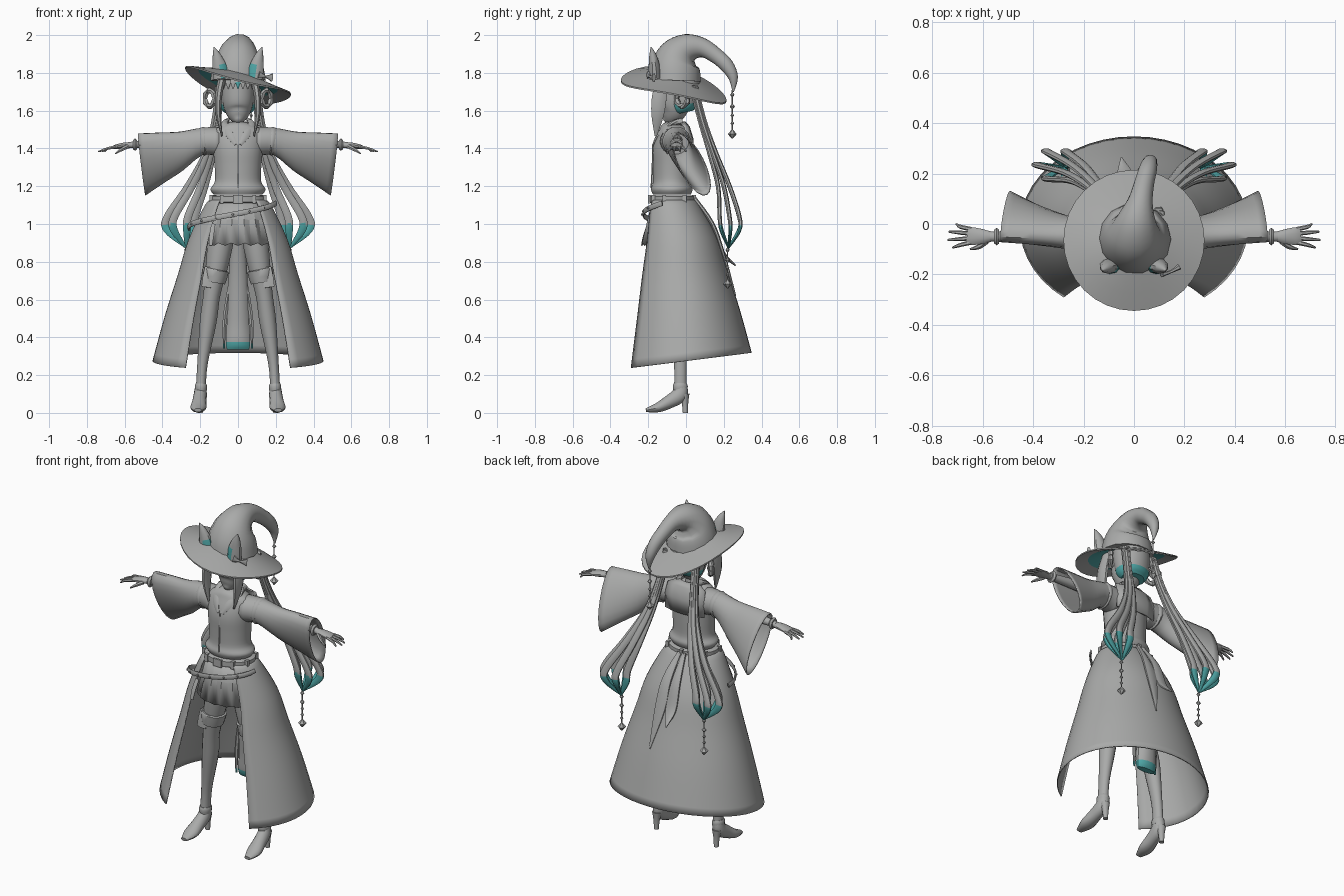
import bpy, bmesh, math
from mathutils import Vector as V

X, Y, Z = V((1, 0, 0)), V((0, 1, 0)), V((0, 0, 1))


def material(name, rgb):
    m = bpy.data.materials.new(name)
    m.diffuse_color = (*rgb, 1)
    return m


MATS = [material("stone_grey", (0.40, 0.405, 0.40)), material("teal", (0.08, 0.39, 0.39))]


def loft(name, rings, closed=True, caps=True, teal=None, thick=0, angle=40):
    """Skin a list of rings; teal(center, normal) picks the second colour."""
    bm = bmesh.new()
    rows = [[bm.verts.new(p) for p in r] for r in rings]
    n = len(rows[0])
    for a, b in zip(rows, rows[1:]):
        for i in range(n if closed else n - 1):
            j = (i + 1) % n
            bm.faces.new((a[i], a[j], b[j], b[i]))
    if caps and closed:
        bm.faces.new(rows[0])
        bm.faces.new(rows[-1])
    bmesh.ops.recalc_face_normals(bm, faces=bm.faces)
    for f in bm.faces:
        f.material_index = int(bool(teal and teal(f.calc_center_median(), f.normal)))
    me = bpy.data.meshes.new(name)
    bm.to_mesh(me)
    bm.free()
    for m in MATS:
        me.materials.append(m)
    me.shade_smooth()
    me.set_sharp_from_angle(angle=math.radians(angle))
    ob = bpy.data.objects.new(name, me)
    bpy.context.collection.objects.link(ob)
    if thick:
        mod = ob.modifiers.new("thickness", "SOLIDIFY")
        mod.thickness, mod.offset = thick, 0
    return ob


def smooth(keys, steps):
    """Catmull-Rom samples through tuples."""
    if steps == 1:
        return keys
    out, k = [], [keys[0]] + list(keys) + [keys[-1]]
    for p0, p1, p2, p3 in zip(k, k[1:], k[2:], k[3:]):
        for s in range(steps):
            t = s / steps
            out.append(tuple(0.5 * (2 * b + (c - a) * t + (2 * a - 5 * b + 4 * c - d) * t * t
                                    + (3 * b - a - 3 * c + d) * t ** 3)
                             for a, b, c, d in zip(p0, p1, p2, p3)))
    return out + [keys[-1]]


def tube(name, keys, n=12, steps=4, ref=Y, s=1, **kw):
    """Sweep an ellipse along keys (x, y, z, radius a, radius b); s mirrors x."""
    ks = smooth(keys, steps)
    pts = [V((k[0] * s, k[1], k[2])) for k in ks]
    rings = []
    for i, p in enumerate(pts):
        t = (pts[min(i + 1, len(pts) - 1)] - pts[max(i - 1, 0)]).normalized()
        u = ref.cross(t).normalized()
        w = t.cross(u)
        a, b = max(ks[i][3], 0.001), max(ks[i][4], 0.001)
        rings.append([p + u * a * math.cos(q) + w * b * math.sin(q)
                      for q in (2 * math.pi * (j + 0.5) / n for j in range(n))])
    return loft(name, rings, **kw)


def box(name, c, d):
    x, y, z = c
    rect = [(-1, -1), (1, -1), (1, 1), (-1, 1)]
    return loft(name, [[V((x + i * d[0] / 2, y + j * d[1] / 2, z + h * d[2] / 2)) for i, j in rect]
                       for h in (-1, 1)])


def charm(name, x, y, top, bottom):
    """Hanging string of faceted beads."""
    L, keys = top - bottom, []
    for f, r in ((0.1, 0.012), (0.34, 0.014), (0.52, 0.01), (0.68, 0.01), (0.9, 0.024)):
        z = top - f * L
        keys += [(x, y, z + r, 0.003, 0.003), (x, y, z, r, r), (x, y, z - r, 0.003, 0.003)]
    tube(name, [(x, y, top, 0.003, 0.003)] + keys, n=6, steps=1)


# Hat: wavy tilted brim with a teal lining, crown curling over to the back
def brim_pt(r, q, dz):
    x, y = r * math.cos(q), r * math.sin(q)
    f = r / 0.28
    z = 1.735 - 0.25 * x - 0.19 * y + 0.025 * math.cos(2 * q) * f * f + 0.09 * (1 - f)
    return V((x, y - 0.065, z + dz))


loft("hat_brim", [[brim_pt(r, 2 * math.pi * i / 32, d) for i in range(32)] for r, d in
                  ((0.10, 0), (0.15, 0), (0.21, 0), (0.28, 0), (0.28, -0.008), (0.21, -0.012), (0.15, -0.012), (0.10, -0.012))],
     caps=False, teal=lambda c, n: n.z < 0 and math.hypot(c.x, c.y + 0.065) < 0.215)
tube("hat_crown", [(0, -.06, 1.76, .142, .147), (0, -.055, 1.83, .134, .135), (.002, -.035, 1.89, .112, .112),
                   (.01, .015, 1.932, .078, .08), (.025, .09, 1.932, .052, .05), (.04, .16, 1.89, .042, .04),
                   (.055, .215, 1.84, .038, .036), (.065, .25, 1.775, .026, .026), (.07, .25, 1.70, .004, .004)],
     n=14, ref=X)
charm("hat_charm", .07, .245, 1.71, 1.45)
for s in (-1, 1):
    tube("hat_ear", [(.09, -.165, 1.77, .042, .034), (.098, -.168, 1.83, .04, .03),
                     (.112, -.175, 1.89, .024, .02), (.127, -.185, 1.937, .002, .002)], s=s, n=10,
         teal=lambda c, n: c.z < 1.85 and abs(c.x) < .095)
tube("hat_bow", [(.11, -.2, 1.79, .022, .012), (.145, -.19, 1.78, .006, .006), (.18, -.17, 1.775, .024, .012)],
     n=6, steps=2)

# Head, neck and hair
tube("head", [(0, -.115, 1.545, .012, .012), (0, -.095, 1.562, .042, .045), (0, -.07, 1.60, .07, .074),
              (0, -.06, 1.66, .084, .09), (0, -.06, 1.75, .086, .09)], n=20)
tube("neck", [(0, -.045, 1.47, .045, .042), (0, -.05, 1.53, .033, .033), (0, -.055, 1.60, .034, .034)], steps=3)
tube("back_hair", [(0, -.01, 1.59, .07, .05), (0, -.015, 1.62, .095, .075), (0, -.02, 1.70, .105, .095),
                   (0, -.03, 1.78, .1, .1)], n=18, teal=lambda c, n: c.z < 1.635)
for i in range(7):
    x = (i - 3) * .026
    y = -.158 + x * x * 5
    tube("fringe_lock", [(x, y + .015, 1.79, .018, .012), (x, y, 1.75, .016, .008), (x, y, 1.715, .002, .002)], n=6,
         steps=2, teal=lambda c, n: abs(c.x) < .02 and c.z < 1.75)
for s in (-1, 1):
    tube("side_lock", [(.085, -.12, 1.77, .022, .035), (.102, -.14, 1.68, .02, .042), (.104, -.15, 1.58, .016, .036),
                       (.085, -.16, 1.465, .004, .006)], s=s, n=8)
    ring = [(.15 + .025 * math.cos(q), -.02 + .03 * math.cos(q), 1.665 + .042 * math.sin(q), r, r)
            for q, r in ((2 * math.pi * i / 12, .012 + .005 * (i % 2)) for i in range(13))]
    tube("braid_loop", ring, s=s, n=6, steps=1)

    # Twin tails: six strands fan out and meet again at a teal tip
    for i in range(6):
        q = 2 * math.pi * i / 6
        c, d = math.cos(q), math.sin(q)
        tube("twin_tail_strand", [(.095 + .012 * c, .04 + .012 * d, 1.73, .014, .014),
                                  (.115 + .012 * c, .085 + .012 * d, 1.55, .014, .014),
                                  (.15 + .02 * c, .14 + .02 * d, 1.38, .017, .012),
                                  (.22 + .045 * c, .2 + .035 * d, 1.2, .02, .012),
                                  (.3 + .072 * c, .23 + .06 * d, 1.04, .022, .012),
                                  (.305 + .07 * c, .235 + .055 * d, .97, .022, .011),
                                  (.275, .225, .875, .006, .006)], s=s, n=8, steps=5,
             teal=lambda c, n: c.z < 1.0)
    charm("twin_tail_charm", .275 * s, .22, .885, .66)

# Blouse, sailor collar and front seam
tube("blouse", [(0, -.075, 1.155, .13, .1), (0, -.075, 1.185, .147, .111), (0, -.075, 1.225, .124, .1),
                (0, -.075, 1.31, .125, .1), (0, -.075, 1.40, .134, .1), (0, -.062, 1.475, .145, .085),
                (0, -.055, 1.51, .105, .075), (0, -.05, 1.53, .055, .05)], n=24)
loft("back_collar", [[V((x, .03 + b, 1.365)), V((x, .032 + b, 1.45)), V((x * .95, .012 + b, 1.515)),
                      V((x * .5, -.01 + b, 1.54))]
                     for x, b in ((-.13, -.02), (-.065, 0), (0, .004), (.065, 0), (.13, -.02))],
     closed=False, thick=.008)
for s in (-1, 1):
    tube("front_collar", [(.06, -.02, 1.545, .012, .02), (.07, -.09, 1.525, .02, .012),
                          (.045, -.145, 1.475, .022, .008), (.012, -.172, 1.42, .01, .006)], s=s, n=8)
tube("front_seam", [(0, -.175, 1.42, .004, .004), (0, -.178, 1.3, .004, .004), (0, -.184, 1.19, .004, .004)],
     n=6, steps=2)

# Arms: wide hanging sleeves, bracelets and hands
SLEEVE = [(.10, -.06, 1.435, 0, 0, -.075, .075), (.19, -.05, 1.437, 0, .01, -.07, .066),
          (.30, -.025, 1.385, -.005, .035, -.1, .06), (.40, .0, 1.352, -.012, .055, -.128, .062),
          (.51, .03, 1.315, -.02, .08, -.16, .066)]
for s in (-1, 1):
    rings = []
    for x, y, z, lx, ly, lz, w in smooth(SLEEVE, 3):
        W = V((0, -lz, ly)).normalized() * w
        rings.append([V((x, y, z)) + V((lx, ly, lz)) * math.cos(q) + W * math.sin(q)
                      for q in (2 * math.pi * i / 20 for i in range(20))])
    for r in rings:
        for p in r:
            p.x *= s
    loft("sleeve", rings, caps=False, thick=.006)
    tube("shoulder_fold", [(.165, -.05, 1.437, .07, .068), (.18, -.05, 1.437, .079, .075),
                           (.195, -.05, 1.435, .071, .068)], s=s, n=16, steps=2)
    tube("forearm", [(.15, -.05, 1.44, .035, .035), (.4, -.05, 1.43, .028, .028), (.57, -.05, 1.418, .017, .02)], s=s)
    tube("bracelet", [(.535, -.05, 1.42, .026, .028), (.545, -.05, 1.42, .034, .036), (.555, -.05, 1.42, .026, .028)],
         s=s, steps=1)
    tube("palm", [(.56, -.05, 1.418, .016, .019), (.60, -.05, 1.415, .017, .03), (.64, -.048, 1.41, .013, .036),
                  (.662, -.046, 1.406, .008, .032)], s=s)
    for o, tip in ((-.026, .72), (-.009, .74), (.009, .735), (.026, .705)):
        tube("finger", [(.645, -.047 + o, 1.408, .009, .009), (.69, -.047 + o * 1.4, 1.4, .008, .008),
                        (tip, -.047 + o * 1.8, 1.383, .004, .004)], s=s, n=6, steps=3)
    tube("thumb", [(.585, -.068, 1.41, .012, .012), (.615, -.09, 1.395, .01, .01), (.65, -.1, 1.372, .004, .004)],
         s=s, n=6, steps=3)

# Long open-fronted skirt: (drop, x radius, y radius, y centre)
PROFILE = smooth([(0, .14, .112, -.08), (.03, .172, .14, -.075), (.24, .258, .204, -.044), (.46, .315, .25, -.034),
                  (.72, .385, .303, -.02), (1, .45, .355, -.01)], 4)


def skirt_pt(k, q, out=0):
    t, rx, ry, cy = k
    x, y = (rx + out) * math.sin(q), cy - (ry + out) * math.cos(q)
    hem = .275 + .125 * (-.01 - .355 * math.cos(q))
    return V((x, y, 1.125 + (hem - 1.125) * t))


gap = math.radians(38)
angles = [gap + (2 * math.pi - 2 * gap) * i / 36 for i in range(37)]
loft("long_skirt", [[skirt_pt(k, q) for q in angles] for k in PROFILE], closed=False, thick=.006)

# Pleated underskirt
loft("pleated_skirt", [[V(((rx + p * (i % 2)) * math.sin(q), -.075 - (ry + p * (i % 2)) * math.cos(q),
                           z + p * (i % 2)))
                        for i, q in ((i, 2 * math.pi * i / 32) for i in range(32))]
                       for z, rx, ry, p in ((1.13, .132, .102, 0), (1.02, .155, .122, .006), (.885, .178, .145, .014))],
     caps=False, thick=.004, angle=10)

# Waist belt with loops, slanted hip belt and its hanging end
tube("waist_belt", [(0, -.075, 1.112, .145, .112), (0, -.075, 1.116, .151, .118), (0, -.075, 1.146, .151, .118),
                    (0, -.075, 1.15, .145, .112)], n=28, steps=1)
for q in (-70, -35, 35, 70, 125, 180, 235):
    a = math.radians(q)
    box("belt_loop", (.151 * math.sin(a), -.075 - .118 * math.cos(a), 1.131), (.02, .02, .045))
box("belt_buckle", (0, -.195, 1.131), (.055, .012, .045))
hip = []
for i in range(17):
    f = i / 16
    q = math.radians(-105 + 175 * f)
    z = .975 + .135 * f
    k = min(PROFILE, key=lambda k: abs(skirt_pt(k, q).z - z))
    r = .012 + .1 * (1.1 - z)
    hip.append((.17 * math.sin(q) + r * math.sin(q) * 4, -.075 - (.135 + r) * math.cos(q), z, .006, .015))
tube("hip_belt", hip, n=8, steps=1, ref=Z)
for h in hip[3:14:2]:
    tube("belt_stud", [(h[0], h[1] - .002, h[2], .007, .007), (h[0], h[1] - .012, h[2], .005, .005)], n=8, steps=1, ref=Z)
tube("hip_belt_end", [(-.13, -.2, 1.0, .012, .005), (-.14, -.222, .94, .014, .005), (-.145, -.234, .885, .01, .004)],
     n=6, steps=2)

# Back sash ribbons lying on the long skirt
for x0, x1, end in ((.01, .06, .62), (-.02, -.05, .78)):
    tube("back_sash", [(x0, .045, 1.135, .012, .012), (x0 + (x1 - x0) * .4, .14, 1.0, .03, .012),
                       ((x0 + x1) / 2, .195, .85, .035, .01), (x1, .262, end, .004, .004)], n=8)

# Legs, thigh bands and heeled shoes
for s in (-1, 1):
    tube("leg", [(.08, -.06, 1.0, .075, .08), (.105, -.06, .82, .064, .07), (.138, -.055, .63, .046, .051),
                 (.158, -.038, .48, .045, .05), (.188, -.03, .26, .028, .034), (.197, -.03, .12, .027, .034)],
         s=s, n=16)
    tube("thigh_band", [(.116, -.06, .76, .066, .071), (.117, -.06, .755, .07, .075), (.122, -.06, .72, .066, .071),
                        (.127, -.06, .69, .06, .066)], s=s, n=16, steps=1)
    tube("thigh_flap", [(.15, -.1, .77, .03, .012), (.158, -.108, .72, .033, .01), (.165, -.112, .665, .033, .006)],
         s=s, n=6, steps=1)
    tube("shoe_collar", [(.196, -.03, .115, .031, .038), (.196, -.03, .14, .034, .041), (.195, -.03, .155, .029, .036)],
         s=s, steps=2)
    tube("shoe", [(.197, -.025, .14, .034, .03), (.2, -.035, .095, .042, .035), (.205, -.09, .058, .036, .038),
                  (.21, -.15, .028, .026, .042), (.212, -.212, .014, .01, .02)], s=s, n=14, ref=X)
    tube("shoe_heel", [(.2, -.008, .1, .028, .026), (.2, -.005, .05, .018, .017), (.2, -.003, 0, .014, .014)], s=s, n=10)

# Bushy tail hidden under the skirt, with loose strands and a teal tip
tube("tail", [(0, .01, 1.02, .03, .03), (0, .07, .75, .05, .035), (0, .1, .5, .06, .04), (0, .1, .375, .066, .036),
              (0, .1, .335, .06, .02)], steps=5, teal=lambda c, n: c.z < .372)
for s in (-1, 1):
    tube("tail_strand", [(.04, .08, .7, .01, .01), (.07, .09, .5, .012, .012), (.074, .09, .34, .005, .005)], s=s, n=6,
         teal=lambda c, n: c.z < .372)
